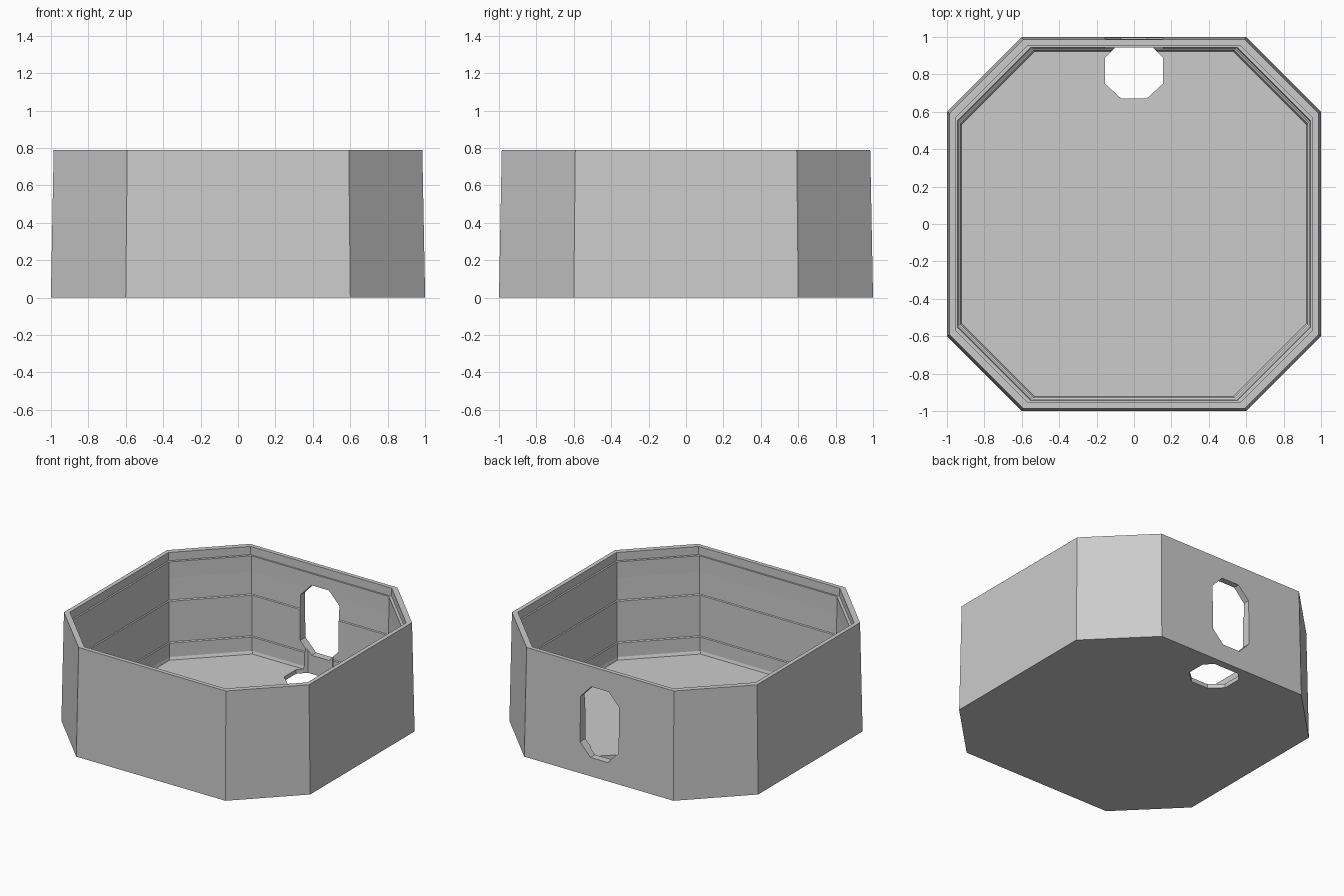
import bpy, bmesh

if "Cube" in bpy.data.objects:
    bpy.data.objects.remove(bpy.data.objects["Cube"])

grey = bpy.data.materials.new("matte grey")
grey.diffuse_color = (0.6, 0.6, 0.6, 1)
grey.use_nodes = True
grey.node_tree.nodes["Principled BSDF"].inputs["Base Color"].default_value = grey.diffuse_color


def mesh_object(name, bm):
    bmesh.ops.recalc_face_normals(bm, faces=bm.faces[:])
    me = bpy.data.meshes.new(name)
    bm.to_mesh(me)
    bm.free()
    me.materials.append(grey)
    ob = bpy.data.objects.new(name, me)
    bpy.context.collection.objects.link(ob)
    return ob


def loft(name, rings):
    """Closed solid skinned through equal-length rings of 3D points."""
    bm = bmesh.new()
    vs = [[bm.verts.new(p) for p in ring] for ring in rings]
    n = len(vs[0])
    for a, b in zip(vs, vs[1:]):
        for i in range(n):
            j = (i + 1) % n
            bm.faces.new((a[i], a[j], b[j], b[i]))
    bm.faces.new(vs[0])
    bm.faces.new(vs[-1])
    return mesh_object(name, bm)


def octagon(hx, hy, cx, cy):
    """Octagon with half sizes hx, hy and flat-side half lengths cx, cy."""
    return [(cx, -hy), (hx, -cy), (hx, cy), (cx, hy),
            (-cx, hy), (-hx, cy), (-hx, -cy), (-cx, -hy)]


# Box section: half width, flat-side half length, height
section = [
    (1.0, 0.6, 0.0), (0.985, 0.592, 0.79),        # tapered outer wall
    (0.955, 0.567, 0.79), (0.955, 0.567, 0.73),   # rim and lid seat
    (0.943, 0.553, 0.73), (0.943, 0.553, 0.615),
    (0.94, 0.55, 0.455), (0.934, 0.543, 0.45),    # middle step
    (0.934, 0.543, 0.155), (0.928, 0.536, 0.15),  # lower step
    (0.928, 0.536, 0.05), (0.922, 0.53, 0.03),    # floor edge
]
box = loft("octagonal_box",
           [[(x, y, z) for x, y in octagon(h, h, c, c)] for h, c, z in section])

# Opening through the back wall
wall_hole = loft("wall_hole_cutter", [
    [(x, y, z + 0.39) for x, z in octagon(0.155, 0.255, 0.07, 0.165)]
    for y in (0.8, 1.2)])

# Opening in the floor, its back cut straight so it notches the wall steps
floor_shape = [(-0.068, 0.67), (0.068, 0.67), (0.155, 0.75), (0.155, 0.887),
               (0.1, 0.945), (-0.1, 0.945), (-0.155, 0.887), (-0.155, 0.75)]
floor_hole = loft("floor_hole_cutter", [
    [(x, y, z) for x, y in floor_shape] for z in (-0.2, 0.3)])

# Cut both openings, then drop the cutters
bpy.context.view_layer.objects.active = box
for cutter in (wall_hole, floor_hole):
    mod = box.modifiers.new("opening", 'BOOLEAN')
    mod.operation = 'DIFFERENCE'
    mod.solver = 'EXACT'
    mod.object = cutter
    bpy.ops.object.modifier_apply(modifier=mod.name)
    bpy.data.objects.remove(cutter)
